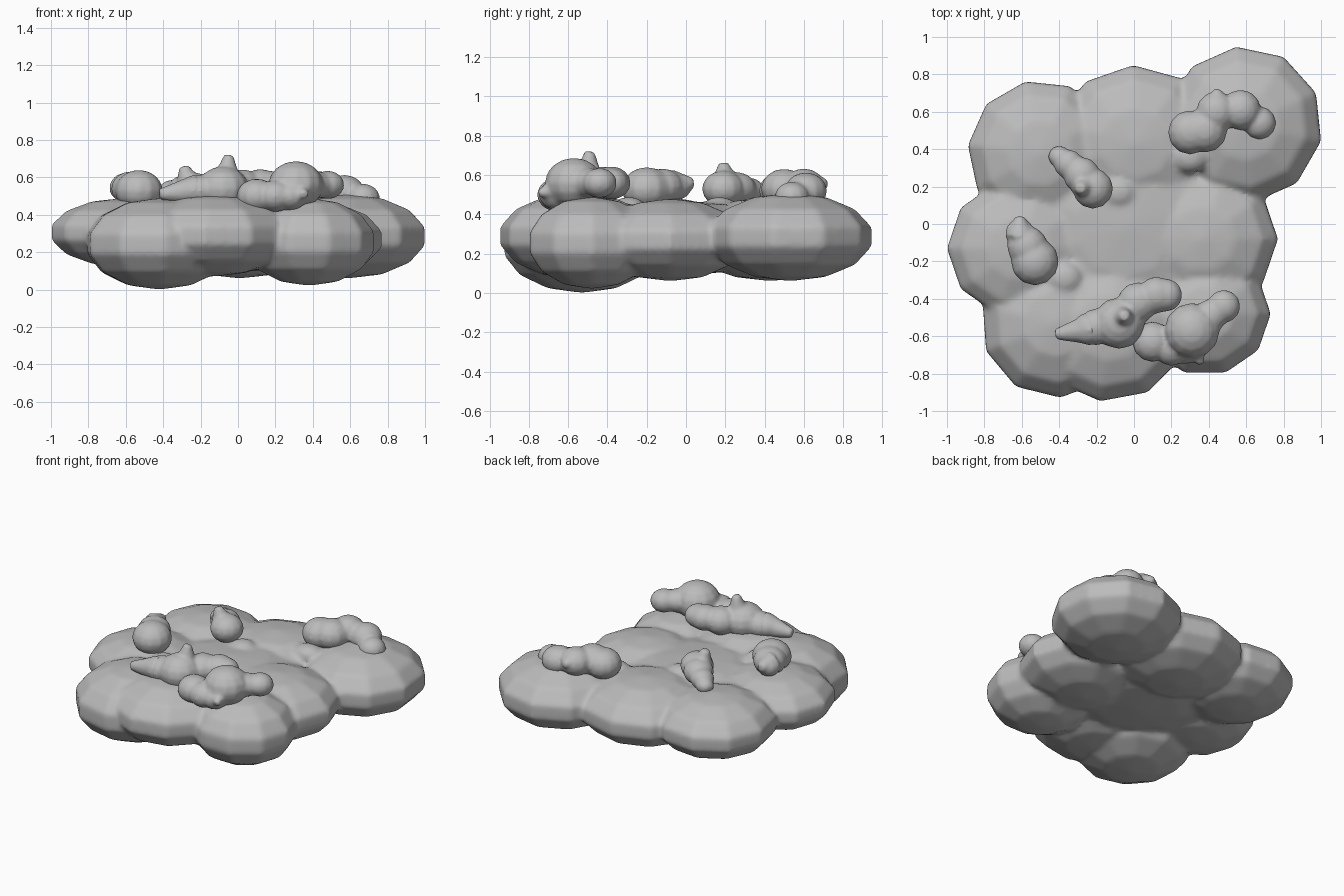
import bpy, bmesh, math
from mathutils import Matrix, Vector

cube = bpy.data.objects.get("Cube")
if cube:
    bpy.data.objects.remove(cube)

COLOUR = (0.5, 0.5, 0.5, 1)
grey = bpy.data.materials.new("cloud grey")
grey.use_nodes = True
grey.diffuse_color = COLOUR
grey.node_tree.nodes["Principled BSDF"].inputs["Base Color"].default_value = COLOUR


def ball(bm, centre, radii, turn=0, segments=10, rings=7):
    """Low-poly ball; turn moves its facets round without changing its outline radii."""
    matrix = (Matrix.Translation(centre) @ Matrix.Diagonal((*radii, 1))
              @ Matrix.Rotation(math.radians(turn), 4, "Z"))
    bmesh.ops.create_uvsphere(bm, u_segments=segments, v_segments=rings, radius=1, matrix=matrix)


def wisp(bm, base, tip, radius):
    """Tapered point rising from base to tip."""
    start, end = Vector(base), Vector(tip)
    axis = end - start
    turn = axis.to_track_quat("Z", "Y").to_matrix().to_4x4()
    bmesh.ops.create_cone(bm, cap_ends=True, segments=10, radius1=radius, radius2=radius / 3,
                          depth=axis.length, matrix=Matrix.Translation((start + end) / 2) @ turn)


def fuse(name, bm, voxel, softness):
    """Melt the overlapping shapes into one soft skin."""
    mesh = bpy.data.meshes.new(name)
    bm.to_mesh(mesh)
    bm.free()
    mesh.materials.append(grey)
    obj = bpy.data.objects.new(name, mesh)
    bpy.context.collection.objects.link(obj)
    remesh = obj.modifiers.new("melt", "REMESH")
    remesh.mode = "VOXEL"
    remesh.voxel_size = voxel
    remesh.use_smooth_shade = True
    soften = obj.modifiers.new("soften", "SMOOTH")
    soften.factor = 0.5
    soften.iterations = softness


def puff(name, balls, base, tip, radius):
    """Small cloud of overlapping balls with one wisp."""
    bm = bmesh.new()
    for x, y, z, size in balls:
        ball(bm, (x, y, z), (size, size, size * 0.85), segments=12, rings=8)
    wisp(bm, base, tip, radius)
    fuse(name, bm, 0.012, 6)


# Wide flat lobes that make the body: x, y, width, depth, underside, top, turn
lobes = {
    "back_left": (-0.5, 0.38, 0.4, 0.4, 0.08, 0.49, 12),
    "back_middle": (0.01, 0.43, 0.45, 0.43, 0.06, 0.49, 2),
    "back_right": (0.59, 0.53, 0.43, 0.43, 0.06, 0.51, 6),
    "side_left": (-0.61, -0.13, 0.4, 0.38, 0.12, 0.49, 18),
    "side_right": (0.36, -0.08, 0.42, 0.4, 0.06, 0.48, 18),
    "front_right": (0.38, -0.48, 0.36, 0.34, 0.02, 0.49, 18),
    "front_left": (-0.42, -0.53, 0.41, 0.41, 0, 0.49, 4),
    "front_middle": (-0.13, -0.55, 0.43, 0.41, 0.07, 0.51, -7),
    "core": (-0.05, -0.02, 0.6, 0.6, 0.09, 0.47, 0),
}
bm = bmesh.new()
for x, y, width, depth, low, high, turn in lobes.values():
    ball(bm, (x, y, (low + high) / 2), (width, depth, (high - low) / 2), turn)
# Low swellings beside the puffs
for x, y in [(-0.37, -0.29), (0.3, 0.36), (-0.08, 0.17)]:
    ball(bm, (x, y, 0.43), (0.1, 0.09, 0.06))
fuse("cloud_base", bm, 0.016, 8)

# Small puffs on top: x, y, z, radius of each ball, then the wisp
puff("front_puff",
     [(-0.08, -0.53, 0.54, 0.14), (-0.2, -0.55, 0.53, 0.1), (0.02, -0.42, 0.55, 0.11),
      (0.12, -0.38, 0.56, 0.1), (0.17, -0.38, 0.56, 0.09)],
     (-0.06, -0.5, 0.58), (-0.05, -0.49, 0.72), 0.08)
puff("front_tail", [(-0.24, -0.56, 0.53, 0.09)],
     (-0.22, -0.56, 0.53), (-0.42, -0.59, 0.51), 0.09)
puff("front_right_puff",
     [(0.31, -0.57, 0.56, 0.15), (0.41, -0.49, 0.56, 0.09), (0.48, -0.44, 0.56, 0.09),
      (0.1, -0.63, 0.5, 0.11), (0.2, -0.66, 0.5, 0.1), (0.28, -0.66, 0.5, 0.09)],
     (0.32, -0.66, 0.52), (0.36, -0.75, 0.51), 0.06)
puff("left_puff",
     [(-0.53, -0.2, 0.53, 0.13), (-0.57, -0.12, 0.54, 0.11), (-0.61, -0.05, 0.54, 0.08)],
     (-0.61, -0.06, 0.55), (-0.61, 0.04, 0.56), 0.08)
puff("back_left_puff",
     [(-0.22, 0.19, 0.53, 0.11), (-0.28, 0.26, 0.53, 0.1), (-0.35, 0.32, 0.52, 0.08),
      (-0.4, 0.36, 0.5, 0.06)],
     (-0.26, 0.2, 0.55), (-0.29, 0.19, 0.66), 0.08)
puff("back_right_puff",
     [(0.3, 0.49, 0.52, 0.12), (0.38, 0.5, 0.53, 0.12), (0.44, 0.6, 0.54, 0.11),
      (0.57, 0.61, 0.52, 0.11), (0.67, 0.54, 0.49, 0.09)],
     (0.43, 0.62, 0.55), (0.45, 0.72, 0.56), 0.07)
